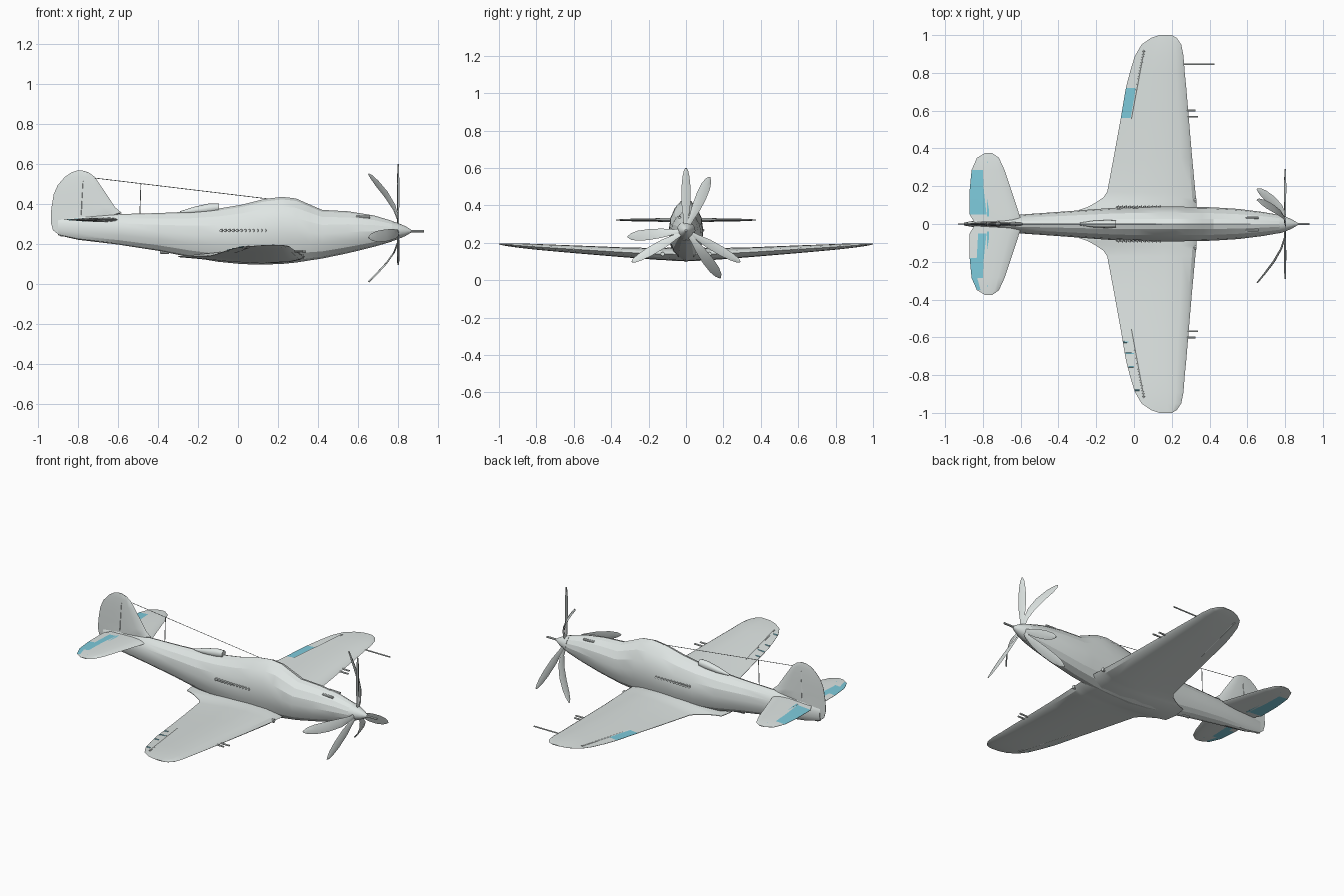
import bpy, bmesh, math
from mathutils import Vector

if "Cube" in bpy.data.objects:
    bpy.data.objects.remove(bpy.data.objects["Cube"])


def material(name, col):
    m = bpy.data.materials.new(name)
    m.diffuse_color = (*col, 1)
    m.use_nodes = True
    m.node_tree.nodes["Principled BSDF"].inputs["Base Color"].default_value = m.diffuse_color
    return m


GREY = material("light grey", (0.74, 0.79, 0.775))
BLUE = material("pale blue", (0.21, 0.60, 0.72))


def finish(name, bm, mats, smooth=None):
    bmesh.ops.recalc_face_normals(bm, faces=bm.faces)
    me = bpy.data.meshes.new(name)
    bm.to_mesh(me)
    bm.free()
    ob = bpy.data.objects.new(name, me)
    bpy.context.collection.objects.link(ob)
    for m in mats:
        me.materials.append(m)
    if smooth:
        bpy.context.view_layer.objects.active = ob
        ob.select_set(True)
        bpy.ops.object.shade_smooth_by_angle(angle=math.radians(smooth))
        ob.select_set(False)
    return ob


def loft(name, rings, mats=(GREY,), paint=None, smooth=None):
    """Skin a list of equal-length point rings and cap both ends."""
    bm = bmesh.new()
    vr = [[bm.verts.new(p) for p in r] for r in rings]
    n = len(vr[0])
    for a, b in zip(vr, vr[1:]):
        for i in range(n):
            j = (i + 1) % n
            bm.faces.new((a[i], a[j], b[j], b[i]))
    bm.faces.new(vr[0][::-1])
    bm.faces.new(vr[-1])
    if paint:
        bm.faces.ensure_lookup_table()
        for k in range((len(vr) - 1) * n):
            f = bm.faces[k]
            f.material_index = paint(k % n, f.calc_center_median())
    return finish(name, bm, mats, smooth)


def rod(name, a, b, r, mat=GREY, r2=None, sides=8):
    a, b = Vector(a), Vector(b)
    q = (b - a).to_track_quat('Z', 'Y')
    rings = []
    for c, rad in ((a, r), (b, r if r2 is None else r2)):
        rings.append([c + q @ Vector((rad * math.cos(t), rad * math.sin(t), 0))
                      for t in (2 * math.pi * i / sides for i in range(sides))])
    return loft(name, rings, (mat,))


def foil(le, te, thick, fr, th):
    """Aerofoil ring as (x, offset): upper side nose to tail, lower side back."""
    pts = [(le + (te - le) * f, thick / 2 * t) for f, t in zip(fr, th)]
    return pts + [(x, -o) for x, o in pts[:0:-1]]


# fuselage: x, top z, bottom z, half width
def body_ring(x, top, bot, w, n=16):
    mid = bot + (top - bot) * 0.5
    ring = []
    for i in range(n):
        a = 2 * math.pi * i / n
        c, s = math.cos(a), math.sin(a)
        p = 1.25 if s > 0 else 0.85
        h = top - mid if s > 0 else mid - bot
        ring.append((x, math.copysign(w * abs(c) ** p, c), mid + h * s))
    return ring


BODY = [(-.90, .325, .245, .008), (-.80, .34, .222, .024), (-.60, .35, .198, .050),
        (-.40, .355, .167, .064), (-.24, .362, .135, .076), (-.10, .377, .112, .086),
        (.02, .397, .100, .090), (.13, .425, .098, .092), (.22, .436, .101, .092),
        (.29, .428, .108, .091), (.36, .397, .119, .090), (.42, .371, .128, .088),
        (.55, .364, .155, .080), (.68, .343, .187, .064), (.77, .316, .213, .048)]
loft("fuselage", [body_ring(*s) for s in BODY], smooth=18)

# spinner and nose cannon
SPIN = [(.77, .050), (.80, .040), (.835, .025), (.855, .013), (.865, .007)]
loft("spinner", [[(x, r * math.cos(a * math.pi / 8), .265 + r * math.sin(a * math.pi / 8))
                  for a in range(16)] for x, r in SPIN], smooth=40)
rod("nose_cannon", (.85, 0, .265), (.93, 0, .265), .006)

# wing: y, leading x, trailing x, centre z, thickness
WING = [(0, .335, -.30, .137, .07), (.075, .333, -.29, .139, .07), (.09, .331, -.245, .14, .068),
        (.115, .33, -.2, .140, .066), (.14, .328, -.163, .14, .064),
        (.17, .325, -.142, .141, .062), (.35, .308, -.108, .150, .052), (.56, .29, -.07, .163, .043),
        (.72, .277, -.043, .173, .035), (.81, .268, -.02, .179, .03), (.89, .262, .005, .185, .024),
        (.95, .25, .04, .189, .016), (.985, .227, .09, .192, .009), (1, .20, .135, .194, .004)]
WF = [0, .04, .15, .35, .6, .84, 1]
WT = [0, .5, .9, 1, .75, .3, .05]


def spanwise(table, fr, th):
    both = [(-s[0], *s[1:]) for s in table[:0:-1]] + list(table)
    return [[(x, y, z + o) for x, o in foil(le, te, t, fr, th)] for y, le, te, z, t in both]


def aileron_paint(i, c):
    return 1 if i == 5 and .56 < c.y < .72 else 0


loft("wing", spanwise(WING, WF, WT), (GREY, BLUE), aileron_paint, smooth=25)

# tailplane with blue elevators, the right one only partly blue
TAIL = [(0, -.59, -.84, .322, .024), (.05, -.607, -.87, .322, .022), (.18, -.65, -.87, .322, .018),
        (.285, -.685, -.86, .322, .014), (.35, -.715, -.832, .322, .009), (.375, -.75, -.79, .322, .004)]
TF = [0, .05, .2, .4, .66, .83, 1]
TT = [0, .6, .95, 1, .65, .38, .1]


def elevator_paint(i, c):
    if i in (4, 8):
        return 1 if .05 < abs(c.y) < .285 else 0
    return 1 if i in (5, 7) and (.05 < c.y < .285 or -.35 < c.y < -.18) else 0


loft("tailplane", spanwise(TAIL, TF, TT), (GREY, BLUE), elevator_paint, smooth=25)

# fin and rudder: z, leading x, trailing x, thickness
FIN = [(.238, -.83, -.885, .008), (.27, -.80, -.924, .016), (.31, -.70, -.935, .022),
       (.355, -.58, -.934, .024), (.385, -.615, -.931, .022), (.45, -.657, -.92, .018),
       (.495, -.688, -.90, .015), (.535, -.715, -.865, .011), (.558, -.745, -.832, .007),
       (.567, -.775, -.805, .003)]
loft("fin", [[(x, o, z) for x, o in foil(le, te, t, TF, TT)] for z, le, te, t in FIN], smooth=25)


# propeller: three straight and three swept-back blades; r, x, chord
def blade(name, deg, path, pitch):
    a = math.radians(deg)
    rad = Vector((0, math.cos(a), math.sin(a)))
    tan = Vector((0, -math.sin(a), math.cos(a)))
    axis = Vector((1, 0, 0))
    rings = []
    for k, (r, x, w) in enumerate(path):
        p, q = path[max(k - 1, 0)], path[min(k + 1, len(path) - 1)]
        along = (rad * (q[0] - p[0]) + axis * (q[1] - p[1])).normalized()
        norm = along.cross(tan)
        ch = tan * math.cos(pitch) + norm * math.sin(pitch)
        flat = along.cross(ch)
        c = Vector((x, 0, .265)) + rad * r
        rings.append([c + ch * w / 2, c + flat * .004, c - ch * w / 2, c - flat * .004])
    loft(name, rings, smooth=50)


STRAIGHT = [(.02, .80, .022), (.07, .80, .03), (.14, .80, .048), (.23, .80, .05),
            (.29, .80, .038), (.32, .80, .024), (.335, .80, .008)]
SWEPT = [(.02, .80, .022), (.07, .798, .03), (.13, .78, .05), (.20, .74, .06),
         (.26, .695, .055), (.295, .667, .036), (.313, .652, .008)]
for i in range(3):
    blade(f"straight_blade_{i}", 90 + 120 * i, STRAIGHT, .25)
    blade(f"swept_blade_{i}", 66 + 120 * i, SWEPT, .25)

# air scoop behind the cockpit
SCOOP = [(-.29, .36, .006, .004), (-.22, .368, .017, .018), (-.14, .378, .021, .026),
         (-.095, .384, .019, .020)]
loft("air_scoop", [[(x, w * math.cos(a * math.pi / 6), z + h * math.sin(a * math.pi / 6))
                    for a in range(12)] for x, z, w, h in SCOOP], smooth=40)

# aerial wire and mast
rod("aerial_wire", (-.715, 0, .53), (.16, 0, .425), .0018, sides=4)
rod("aerial_mast", (-.49, 0, .345), (-.485, 0, .503), .0022, sides=5)
rod("rear_vent", (-.39, 0, .16), (-.345, 0, .154), .008, r2=.004)

# pitot tube, on one wing only
rod("pitot_tube", (.24, .845, .182), (.425, .845, .182), .004)

# blue streaks on the right aileron
for i, (y, x0, x1, z) in enumerate([(-.625, -.055, -.03, .168), (-.685, -.045, 0, .172),
                                    (-.755, -.03, 0, .176), (-.88, .005, .03, .185)]):
    rod(f"aileron_streak_{i}", (x0, y, z), (x1, y, z + .001), .0045, BLUE, sides=6)

for s, side in ((1, "left"), (-1, "right")):
    # wing guns and cowl guns
    rod(f"outer_gun_{side}", (.27, s * .60, .165), (.325, s * .60, .165), .005)
    rod(f"inner_gun_{side}", (.27, s * .568, .163), (.34, s * .568, .163), .005)
    rod(f"cowl_gun_{side}", (.59, s * .034, .338), (.66, s * .034, .335), .007)
    # wing root intake
    rod(f"root_intake_{side}", (.315, s * .125, .14), (.33, s * .125, .14), .011)
    # exhaust stubs
    for i in range(12):
        x = -.08 + i * .02
        rod(f"exhaust_{side}_{i}", (x, s * .075, .268), (x - .006, s * .096, .268), .0075, sides=6)
    # aileron gap shows through the skin
    rod(f"aileron_gap_{side}", (-.014, s * .555, .163), (.053, s * .92, .1868), .0078, r2=.0068)
    # rudder and elevator hinge lines
    rod(f"rudder_hinge_{side}", (-.785, s * .004, .345), (-.775, s * .003, .515), .0075, r2=.005, sides=6)
    rod(f"elevator_hinge_{side}", (-.773, s * .04, .322), (-.775, s * .33, .322), .0095, BLUE, r2=.0052, sides=6)
